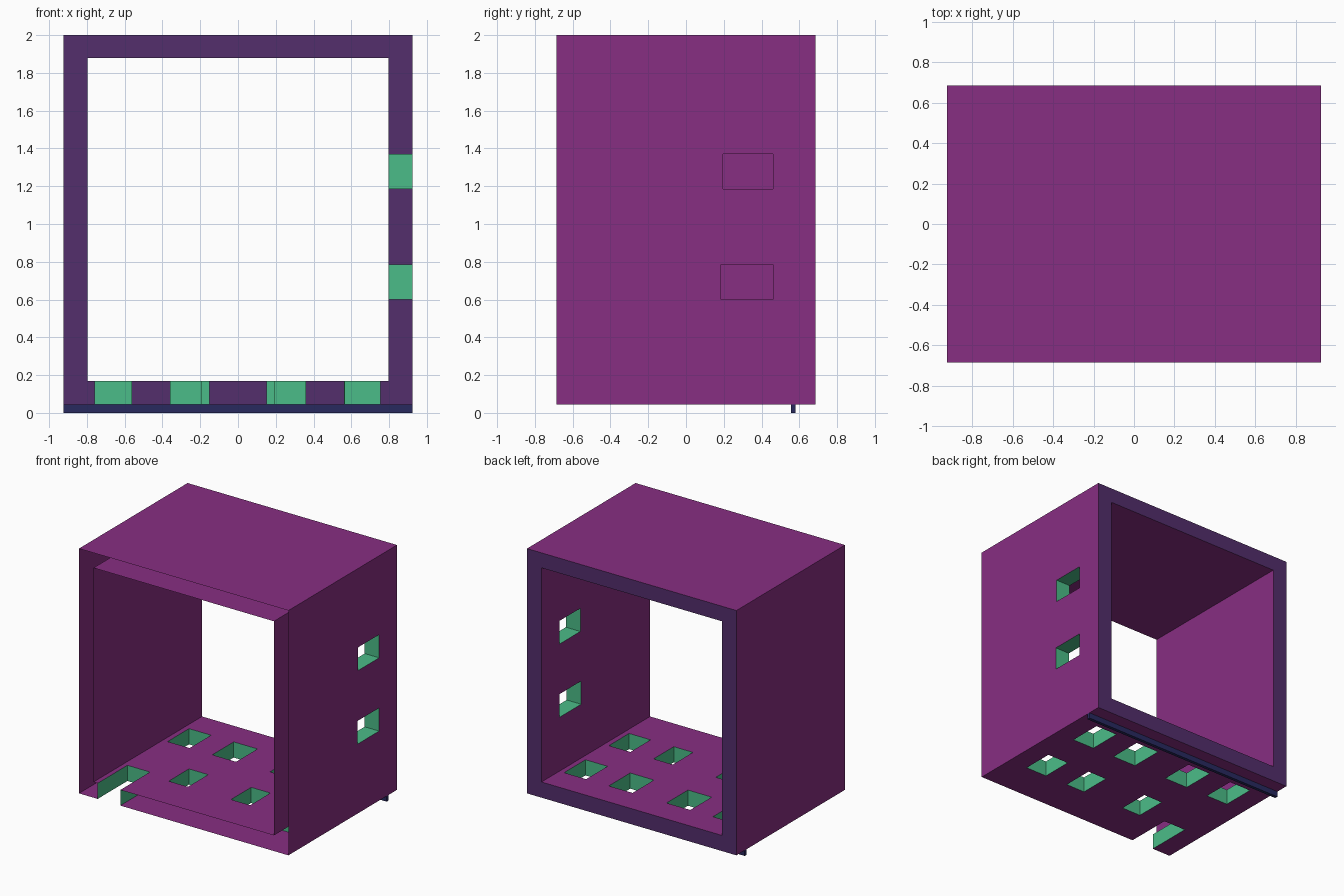
import bpy, bmesh
from mathutils import Vector

if "Cube" in bpy.data.objects:
    bpy.data.objects.remove(bpy.data.objects["Cube"])

# Main dimensions: outer shell, inner shell, depth, heights
XO, XI, Y = 0.925, 0.797, 0.685
ZB, ZF, ZC, ZT = 0.045, 0.17, 1.88, 2.0

# Openings as (u0, u1, v0, v1); floor is (x, y), right wall is (y, z)
FLOOR_HOLES = [(s0, s1, 0.19, 0.46) for s0, s1 in
               [(-0.755, -0.56), (-0.36, -0.15), (0.15, 0.36), (0.56, 0.755)]]
FLOOR_HOLES += [(-0.36, -0.19, -0.36, -0.105), (0.19, 0.36, -0.36, -0.105),
                (0.565, 0.755, -0.36, -0.105),
                (-0.76, -0.56, -Y, -0.31)]          # notch open at the front edge
WALL_HOLES = [(0.195, 0.46, 1.185, 1.37), (0.185, 0.46, 0.6, 0.785)]


def material(name, rgb):
    lin = [((c / 255 + 0.055) / 1.055) ** 2.4 for c in rgb]
    m = bpy.data.materials.new(name)
    m.diffuse_color = (*lin, 1)
    m.use_nodes = True
    m.node_tree.nodes["Principled BSDF"].inputs["Base Color"].default_value = m.diffuse_color
    return m


PURPLE = material("purple panel", (135, 46, 130))
VIOLET = material("dark violet rim", (83, 46, 108))
GREEN = material("green opening", (75, 188, 136))
NAVY = material("navy strip", (40, 41, 95))


def make(name, quads, mat):
    """Build an object from (corners, facing direction) pairs."""
    bm = bmesh.new()
    for pts, facing in quads:
        f = bm.faces.new([bm.verts.new(p) for p in pts])
        f.normal_update()
        if f.normal.dot(Vector(facing)) < 0:
            f.normal_flip()
    bmesh.ops.remove_doubles(bm, verts=bm.verts, dist=1e-5)
    me = bpy.data.meshes.new(name)
    bm.to_mesh(me)
    bm.free()
    me.materials.append(mat)
    ob = bpy.data.objects.new(name, me)
    bpy.context.collection.objects.link(ob)
    return ob


def plate(axis, w, rect, facing, holes=()):
    """Flat rectangle across an axis, split in cells so holes can be left out."""
    def cuts(i):
        return sorted({rect[i], rect[i + 1], *(h[k] for h in holes for k in (i, i + 1))})

    def point(u, v):
        p = [u, v]
        p.insert(axis, w)
        return p
    d = [0, 0, 0]
    d[axis] = facing
    us, vs = cuts(0), cuts(2)
    out = []
    for u0, u1 in zip(us, us[1:]):
        for v0, v1 in zip(vs, vs[1:]):
            cu, cv = (u0 + u1) / 2, (v0 + v1) / 2
            if any(h[0] < cu < h[1] and h[2] < cv < h[3] for h in holes):
                continue
            out.append(([point(u0, v0), point(u1, v0), point(u1, v1), point(u0, v1)], d))
    return out


def tunnel(axis, w0, w1, hole):
    """Side walls of an opening, facing its middle."""
    u0, u1, v0, v1 = hole
    c = [(u0, v0), (u1, v0), (u1, v1), (u0, v1)]
    mid = Vector(((u0 + u1) / 2, (v0 + v1) / 2))
    out = []
    for a, b in zip(c, c[1:] + c[:1]):
        if axis == 2 and a[1] == b[1] == -Y:
            continue                                 # notch has no front wall
        d = list(mid - (Vector(a) + Vector(b)) / 2)
        d.insert(axis, 0)
        pts = []
        for (u, v), w in ((a, w0), (b, w0), (b, w1), (a, w1)):
            p = [u, v]
            p.insert(axis, w)
            pts.append(p)
        out.append((pts, d))
    return out


# Outer shell (open at the front and back)
make("outer_shell",
     plate(2, ZT, (-XO, XO, -Y, Y), 1)
     + plate(2, ZB, (-XO, XO, -Y, Y), -1, FLOOR_HOLES)
     + plate(0, -XO, (-Y, Y, ZB, ZT), -1)
     + plate(0, XO, (-Y, Y, ZB, ZT), 1, WALL_HOLES), PURPLE)

# Inner lining, leaving a hollow gap that shows at the front
make("inner_lining",
     plate(2, ZC, (-XI, XI, -Y, Y), -1)
     + plate(2, ZF, (-XI, XI, -Y, Y), 1, FLOOR_HOLES)
     + plate(0, -XI, (-Y, Y, ZF, ZC), 1)
     + plate(0, XI, (-Y, Y, ZF, ZC), -1, WALL_HOLES), PURPLE)

# Rim closing the gap at the back only
make("back_rim", plate(1, Y, (-XO, XO, ZB, ZT), 1, [(-XI, XI, ZF, ZC)]), VIOLET)

# Green sides of the openings
make("floor_openings", [q for h in FLOOR_HOLES for q in tunnel(2, ZB, ZF, h)], GREEN)
make("wall_openings", [q for h in WALL_HOLES for q in tunnel(0, XI, XO, h)], GREEN)

# Thin strip under the back edge
make("bottom_strip",
     [q for y, s in ((0.555, -1), (0.58, 1)) for q in plate(1, y, (-XO, XO, 0, ZB), s)]
     + [q for x, s in ((-XO, -1), (XO, 1)) for q in plate(0, x, (0.555, 0.58, 0, ZB), s)]
     + plate(2, 0, (-XO, XO, 0.555, 0.58), -1), NAVY)
